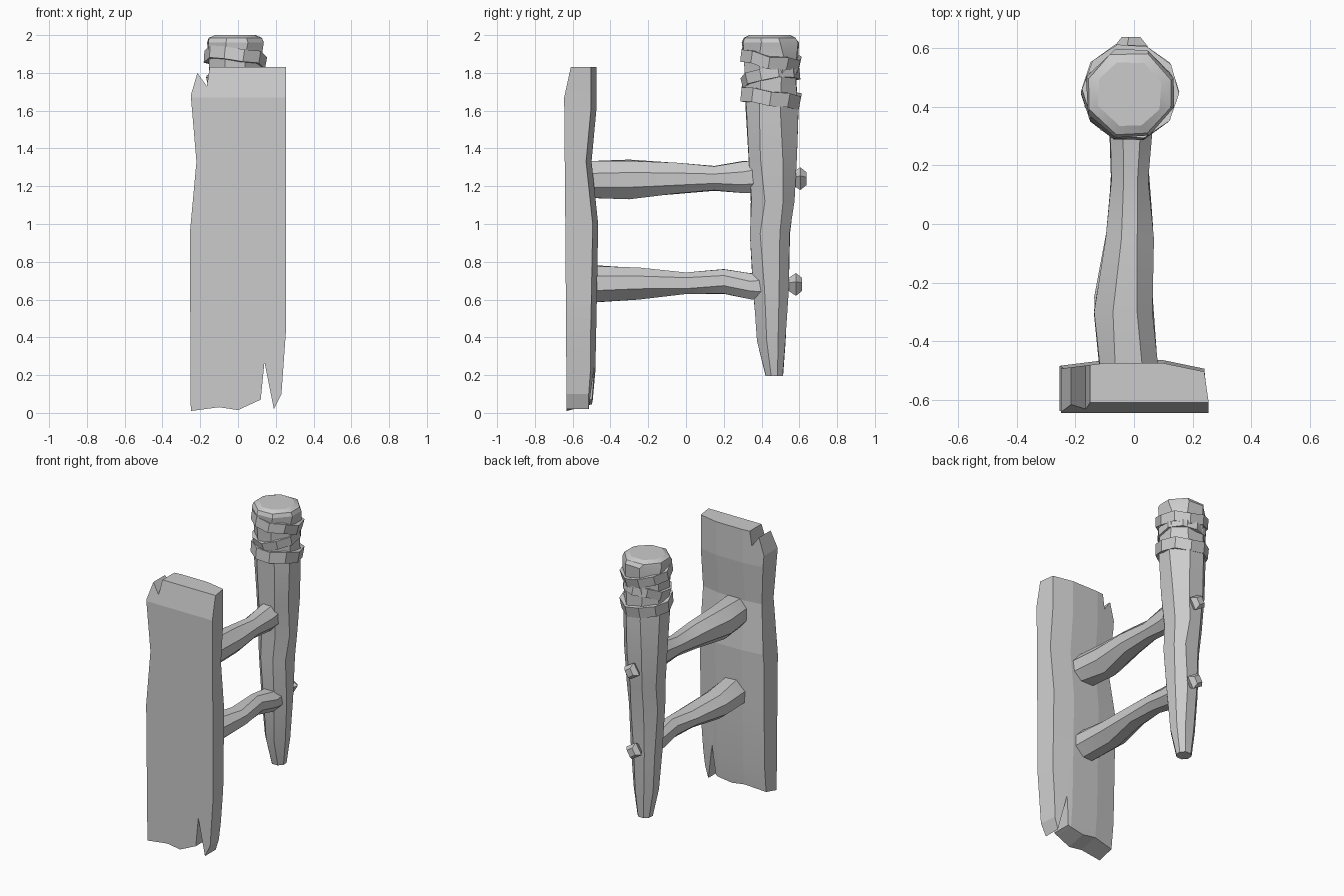
import bpy, bmesh, math, random
from mathutils import Vector, Matrix

if "Cube" in bpy.data.objects:
    bpy.data.objects.remove(bpy.data.objects["Cube"])

random.seed(4)


def finish(bm, name, angle=22):
    bmesh.ops.recalc_face_normals(bm, faces=bm.faces)
    me = bpy.data.meshes.new(name)
    bm.to_mesh(me)
    bm.free()
    ob = bpy.data.objects.new(name, me)
    bpy.context.collection.objects.link(ob)
    me.shade_smooth()
    me.set_sharp_from_angle(angle=math.radians(angle))
    return ob


def lerp(table, t):
    for (a, va), (b, vb) in zip(table, table[1:]):
        if t <= b:
            return va + (vb - va) * max(0, (t - a) / (b - a))
    return table[-1][1]


def tube(name, rings, axis, sides=8, jitter=0.0, turn=0.5):
    """Loft rings of (centre, half width x, half width other)."""
    bm = bmesh.new()
    loops = []
    for c, rx, ro in rings:
        loop = []
        for i in range(sides):
            a = 2 * math.pi * (i + turn + random.uniform(-jitter, jitter)) / sides
            u, v = rx * math.cos(a), ro * math.sin(a)
            loop.append(bm.verts.new(Vector(c) + Vector((u, v, 0) if axis == 'z' else (u, 0, v))))
        loops.append(loop)
    for p, q in zip(loops, loops[1:]):
        for i in range(sides):
            j = (i + 1) % sides
            bm.faces.new((p[i], p[j], q[j], q[i]))
    bm.faces.new(loops[0])
    bm.faces.new(loops[-1])
    return finish(bm, name)


# Split plank: outline extruded, sliced, then bent in depth
outline = [(-.25, .01), (-.1, .03), (0, .015), (.12, .07), (.14, .27), (.19, .02), (.23, .1),
           (.255, .45), (.255, 1.83), (-.15, 1.83), (-.165, 1.73), (-.215, 1.8),
           (-.25, 1.68), (-.22, 1.33), (-.255, .95)]
front = [(0, -.632), (.9, -.638), (1.67, -.645), (1.83, -.61)]
back = [(0, -.50), (.22, -.48), (.6, -.472), (1.0, -.465), (1.33, -.50), (1.6, -.475), (1.83, -.475)]
across = [(-.26, -.02), (-.1, 0), (.1, 0), (.26, -.03)]
bm = bmesh.new()
face = bm.faces.new([bm.verts.new((x, -1, z)) for x, z in outline])
ext = bmesh.ops.extrude_face_region(bm, geom=[face])
for v in ext['geom']:
    if isinstance(v, bmesh.types.BMVert):
        v.co.y = 1
cuts = [((0, 0, z), (0, 0, 1)) for z in (.22, .6, 1.0, 1.33, 1.6, 1.67)]
cuts += [((x, 0, 0), (1, 0, 0)) for x in (-.1, .1)]
for co, no in cuts:
    bmesh.ops.bisect_plane(bm, geom=bm.verts[:] + bm.edges[:] + bm.faces[:], plane_co=co, plane_no=no)
for v in bm.verts:
    if v.co.y < 0:
        v.co.y = lerp(front, v.co.z)
    else:
        v.co.y = lerp(back, v.co.z) + lerp(across, v.co.x)
        if v.co.x > .2:
            v.co.x -= .015
        if v.co.z < .1 and v.co.x < .1:
            v.co.z += .03
finish(bm, "plank", 5)

# Tapered hewn post (z, near y, far y)
post = [(.195, .42, .515), (.38, .375, .53), (.65, .352, .545), (.95, .335, .555), (1.12, .34, .575),
        (1.35, .325, .592), (1.6, .31, .598), (1.75, .31, .59), (1.88, .305, .595), (1.96, .295, .598),
        (1.985, .305, .588), (2.0, .335, .555)]
rings = [((-.015, (a + b) / 2, z), (b - a) / 2 * 1.05, (b - a) / 2 * 1.05) for z, a, b in post]
tube("post", rings, 'z', 8, .12)

# Wrapped straps near the top of the post
for n, (z, h, r, tx, ty) in enumerate([(1.67, .075, .168, -8, 3), (1.775, .06, .158, 9, -8), (1.875, .065, .167, -10, 7)]):
    bm = bmesh.new()
    sides, loops = 10, []
    for rad, dz in ((r - .035, -h / 2), (r - .004, -h / 2), (r, h / 2), (r - .035, h / 2)):
        loops.append([bm.verts.new((rad * math.cos(2 * math.pi * i / sides), rad * math.sin(2 * math.pi * i / sides),
                                    dz + .008 * math.sin(i * 2.3 + n))) for i in range(sides)])
    for k in range(4):
        p, q = loops[k], loops[(k + 1) % 4]
        for i in range(sides):
            j = (i + 1) % sides
            bm.faces.new((p[i], p[j], q[j], q[i]))
    bm.transform(Matrix.Translation((-.015, .448, z)) @ Matrix.Rotation(math.radians(tx), 4, 'X')
                 @ Matrix.Rotation(math.radians(ty), 4, 'Y') @ Matrix.Rotation(n * .3, 4, 'Z'))
    finish(bm, f"strap_{n + 1}")

# Rungs: (y, x min, x max, z min, z max)
upper = [(-.5, -.12, .085, 1.13, 1.34), (-.3, -.143, .065, 1.13, 1.342), (-.05, -.1, .07, 1.155, 1.325),
         (.15, -.08, .05, 1.175, 1.308), (.3, -.085, .062, 1.163, 1.335), (.42, -.085, .065, 1.16, 1.345)]
lower = [(-.5, -.12, .085, .583, .785), (-.25, -.14, .065, .598, .772), (0, -.09, .07, .625, .748),
         (.2, -.08, .05, .628, .762), (.34, -.085, .065, .597, .745), (.42, -.085, .065, .59, .745)]
for name, rows in (("upper_rung", upper), ("lower_rung", lower)):
    tube(name, [(((a + b) / 2, y, (c + d) / 2), (b - a) / 2 * 1.04, (d - c) / 2 * 1.04)
                for y, a, b, c, d in rows], 'y', 8, .12)

# Peg heads on the back of the post
for name, y, z in (("upper_peg", .605, 1.24), ("lower_peg", .582, .68)):
    tube(name, [((-.01, y - .08, z), .03, .03), ((-.01, y - .04, z), .032, .034),
                ((-.01, y, z), .06, .062), ((-.01, y + .033, z), .033, .035)], 'y', 4, 0, .15)
